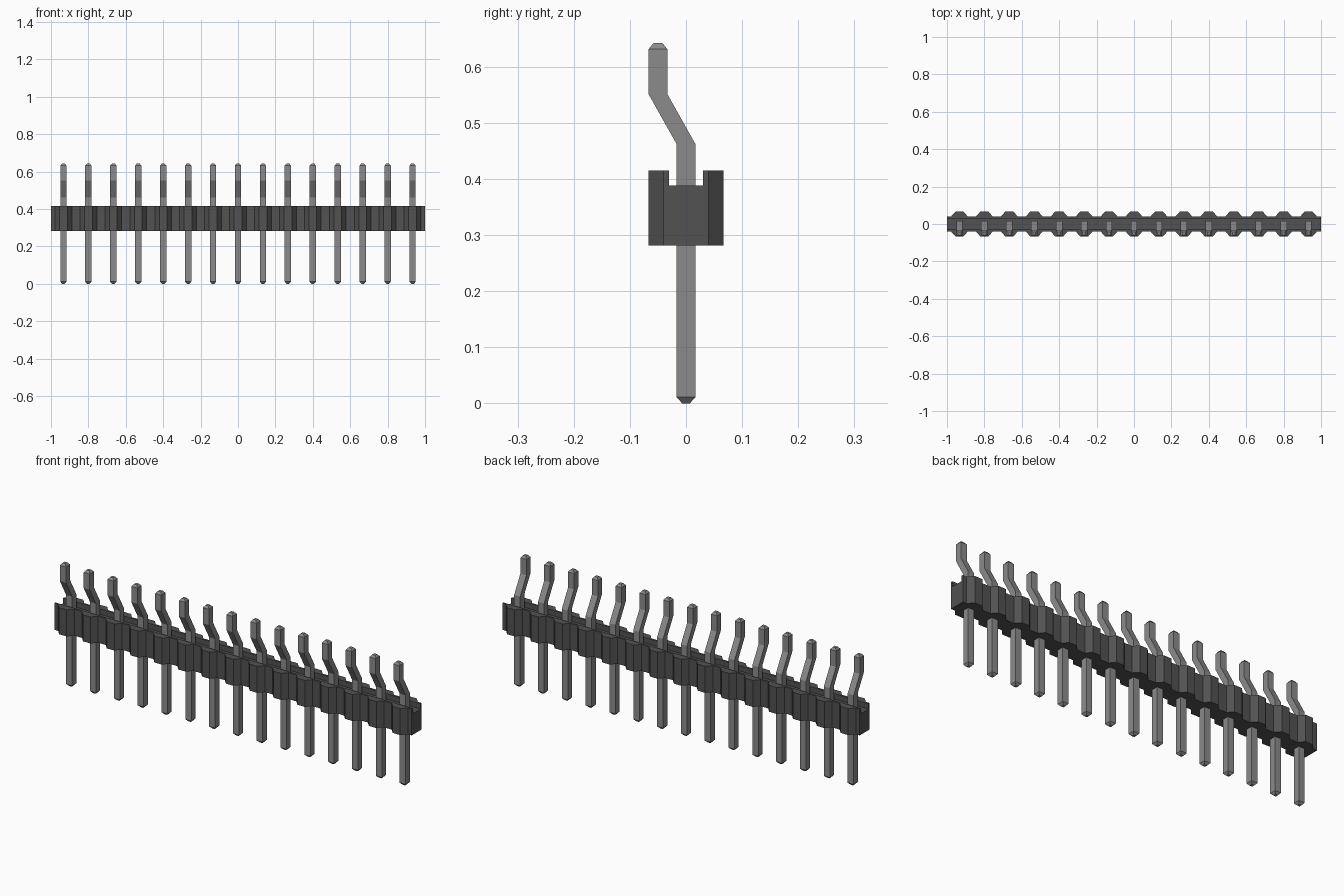
import bpy
import bmesh

cube = bpy.data.objects.get("Cube")
if cube:
    bpy.data.objects.remove(cube, do_unlink=True)

COUNT = 15
PITCH = 2.0 / COUNT
BASE, FLOOR, TOP = 0.281, 0.388, 0.415   # housing heights
NECK, LOBE, GROOVE = 0.04, 0.067, 0.03   # housing half depths
PIN = 0.0168                             # pin half thickness


def material(name, grey):
    mat = bpy.data.materials.new(name)
    mat.use_nodes = True
    colour = (grey, grey, grey, 1.0)
    mat.diffuse_color = colour
    bsdf = mat.node_tree.nodes["Principled BSDF"]
    bsdf.inputs["Base Color"].default_value = colour
    bsdf.inputs["Roughness"].default_value = 0.6
    return mat


def finish(bm, name, mat):
    bmesh.ops.recalc_face_normals(bm, faces=bm.faces[:])
    mesh = bpy.data.meshes.new(name)
    bm.to_mesh(mesh)
    bm.free()
    mesh.materials.append(mat)
    obj = bpy.data.objects.new(name, mesh)
    bpy.context.collection.objects.link(obj)
    return obj


def raise_faces(bm, faces, height):
    made = bmesh.ops.extrude_face_region(bm, geom=faces)["geom"]
    verts = [g for g in made if isinstance(g, bmesh.types.BMVert)]
    bmesh.ops.translate(bm, verts=verts, vec=(0, 0, height))
    return [g for g in made if isinstance(g, bmesh.types.BMFace)]


plastic = material("dark grey plastic", 0.085)
metal = material("grey metal", 0.26)
centres = [(i - (COUNT - 1) / 2) * PITCH for i in range(COUNT)]

# Housing outline: a strip with a bevelled lobe on both sides of each pin
side = [(-1.0, NECK)]
for x in centres:
    side += [(x - 0.045, NECK), (x - 0.021, LOBE),
             (x + 0.021, LOBE), (x + 0.045, NECK)]
side.append((1.0, NECK))
outline = side + [(x, -y) for x, y in reversed(side)]

# Housing body, with two rails raised beside the central groove
bm = bmesh.new()
bm.faces.new([bm.verts.new((x, y, BASE)) for x, y in outline])
for y in (-GROOVE, GROOVE):
    bmesh.ops.bisect_plane(bm, geom=bm.verts[:] + bm.edges[:] + bm.faces[:],
                           plane_co=(0, y, BASE), plane_no=(0, 1, 0))
upper = raise_faces(bm, bm.faces[:], FLOOR - BASE)
rails = [f for f in upper
         if max(abs(v.co.y) for v in f.verts) > GROOVE + 0.005]
raise_faces(bm, rails, TOP - FLOOR)
finish(bm, "housing", plastic)

# Pin: square rings (y centre, height, half size) joined from tip to tip
rings = [(0, 0, 0.007), (0, 0.011, PIN), (0, 0.462, PIN),
         (-0.05, 0.551, PIN), (-0.05, 0.631, PIN), (-0.05, 0.642, 0.008)]
bm = bmesh.new()
loops = [[bm.verts.new((sx * h, y + sy * h, z))
          for sx, sy in ((-1, -1), (1, -1), (1, 1), (-1, 1))]
         for y, z, h in rings]
for low, high in zip(loops, loops[1:]):
    for i in range(4):
        j = (i + 1) % 4
        bm.faces.new((low[i], low[j], high[j], high[i]))
bm.faces.new(loops[0])
bm.faces.new(loops[-1])
first_pin = finish(bm, "pin_1", metal)
first_pin.location.x = centres[0]

# Remaining pins share the same mesh
for n, x in enumerate(centres[1:], 2):
    pin = bpy.data.objects.new(f"pin_{n}", first_pin.data)
    pin.location.x = x
    bpy.context.collection.objects.link(pin)
